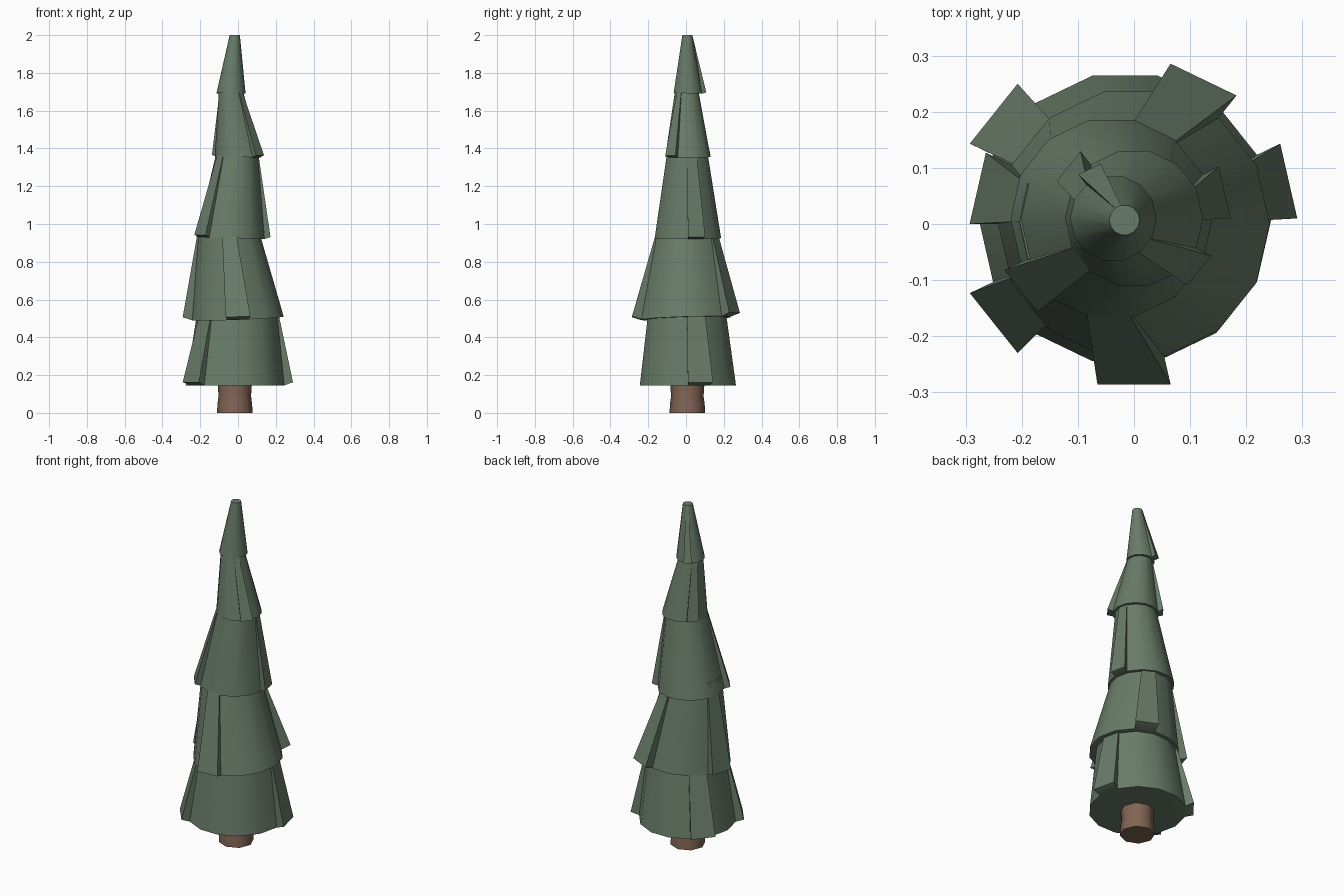
import bpy, bmesh, math
from mathutils import Vector

if "Cube" in bpy.data.objects:
    bpy.data.objects.remove(bpy.data.objects["Cube"])

SIDES = 14


def material(name, rgb):
    m = bpy.data.materials.new(name)
    m.diffuse_color = (*rgb, 1)
    m.use_nodes = True
    m.node_tree.nodes["Principled BSDF"].inputs["Base Color"].default_value = m.diffuse_color
    return m


GREEN = material("needles", (0.14, 0.2, 0.14))
BROWN = material("bark", (0.22, 0.13, 0.09))


def ring(center, r, n, slope=(0, 0)):
    pts = []
    for i in range(n):
        a = 2 * math.pi * i / n
        x, y = r * math.cos(a), r * math.sin(a)
        pts.append(Vector(center) + Vector((x, y, slope[0] * x + slope[1] * y)))
    return pts


def finish(bm, name, mat, angle):
    bmesh.ops.recalc_face_normals(bm, faces=bm.faces[:])
    me = bpy.data.meshes.new(name)
    bm.to_mesh(me)
    bm.free()
    ob = bpy.data.objects.new(name, me)
    bpy.context.collection.objects.link(ob)
    me.materials.append(mat)
    bpy.ops.object.select_all(action='DESELECT')
    ob.select_set(True)
    bpy.context.view_layer.objects.active = ob
    bpy.ops.object.shade_smooth_by_angle(angle=math.radians(angle))


def tier(name, c0, r0, c1, r1, slope, r_flap, flaps, overlap):
    """Closed, leaning cone with some sides flared out at the bottom as flaps."""
    t = 1 + overlap / (c1[2] - c0[2])
    top_c = Vector(c0).lerp(Vector(c1), t)
    top_r = r0 + (r1 - r0) * t
    bm = bmesh.new()
    low = [bm.verts.new(p) for p in ring(c0, r0, SIDES, slope)]
    top = [bm.verts.new(p) for p in ring(top_c, top_r, SIDES)]
    out = ring((c0[0], c0[1], c0[2] + 0.35 * (r_flap - r0)), r_flap, SIDES, slope)
    bm.faces.new(low)
    bm.faces.new(top)
    for i in range(SIDES):
        j = (i + 1) % SIDES
        a, b = low[i], low[j]
        if i in flaps:
            p, q = bm.verts.new(out[i]), bm.verts.new(out[j])
            bm.faces.new((a, p, q, b))
            bm.faces.new((a, p, top[i]))
            bm.faces.new((b, q, top[j]))
            a, b = p, q
        bm.faces.new((a, b, top[j], top[i]))
    finish(bm, name, GREEN, 30)


# foliage tiers, bottom to top
tier("foliage_tier_1", (-.016, .01, .146), .261, (-.006, .006, .5), .215,
     (0, 0), .307, (0, 5, 8), .1)
tier("foliage_tier_2", (0, 0, .5), .242, (-.045, .004, .93), .165,
     (.04, .03), .293, (2, 6, 10), .08)
tier("foliage_tier_3", (-.04, .01, .926), .18, (-.007, .007, 1.355), .113,
     (-.03, 0), .212, (0, 8), .06)
tier("foliage_tier_4", (0, .01, 1.354), .123, (-.036, .004, 1.69), .066,
     (-.01, 0), .153, (5, 12), .04)
tier("foliage_tip", (-.037, .01, 1.692), .077, (-.017, .007, 2.0), .027,
     (0, -.03), .1, (4,), 0)

# trunk
bm = bmesh.new()
rings = [[bm.verts.new(p) for p in ring((-.017, .007, z), r, 8)]
         for z, r in ((0, .094), (.045, .092), (.09, .086), (.2, .094))]
for lo, hi in zip(rings, rings[1:]):
    for i in range(8):
        j = (i + 1) % 8
        bm.faces.new((lo[i], lo[j], hi[j], hi[i]))
bm.faces.new(rings[0])
bm.faces.new(rings[-1])
finish(bm, "trunk", BROWN, 50)
